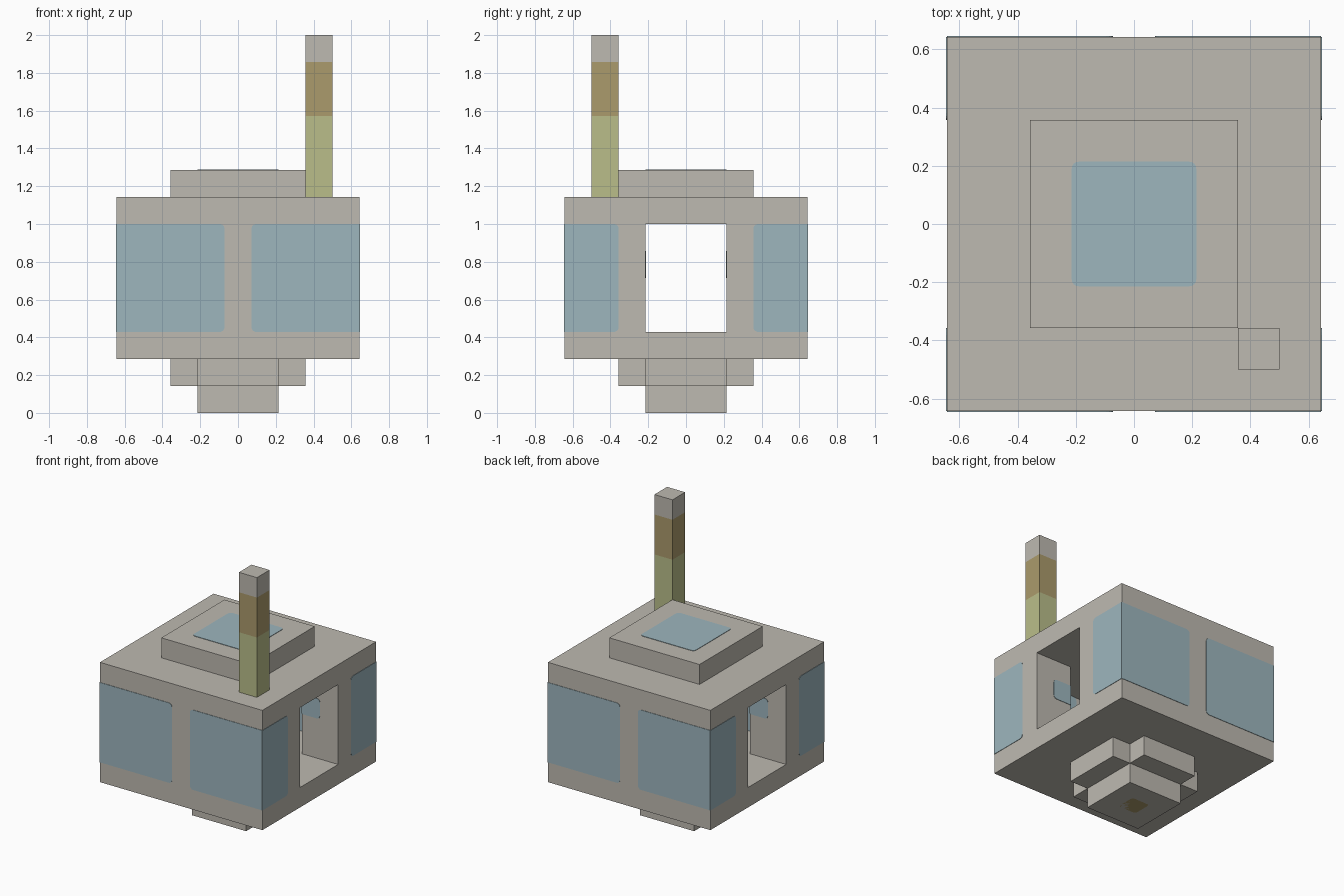
import bpy, bmesh, math
from mathutils import Vector

old = bpy.data.objects.get("Cube")
if old:
    bpy.data.objects.remove(old, do_unlink=True)

U = 1 / 7                      # block size
X, Y, Z = Vector((1, 0, 0)), Vector((0, 1, 0)), Vector((0, 0, 1))
THICK = 0.003


def material(name, rgb):
    linear = [(c / 255 / 12.92) if c < 11 else ((c / 255 + 0.055) / 1.055) ** 2.4 for c in rgb]
    m = bpy.data.materials.new(name)
    m.use_nodes = True
    m.diffuse_color = (*linear, 1)
    m.node_tree.nodes["Principled BSDF"].inputs["Base Color"].default_value = (*linear, 1)
    return m


stone = material("warm grey", (190, 186, 177))
glass = material("pale blue", (157, 182, 190))
ochre = material("ochre brown", (171, 155, 108))
moss = material("moss yellow", (186, 190, 138))


def finish(name, bm, mats):
    bmesh.ops.recalc_face_normals(bm, faces=bm.faces)
    mesh = bpy.data.meshes.new(name)
    bm.to_mesh(mesh)
    bm.free()
    for m in mats:
        mesh.materials.append(m)
    ob = bpy.data.objects.new(name, mesh)
    bpy.context.scene.collection.objects.link(ob)
    return ob


def prism(name, outline, levels, mats):
    """Extrude a plan outline through heights; one material per section."""
    bm = bmesh.new()
    rings = [[bm.verts.new((x * U, y * U, z * U)) for x, y in outline] for z in levels]
    n = len(outline)
    bm.faces.new(rings[0])
    bm.faces.new(rings[-1]).material_index = len(mats) - 1
    for s in range(len(levels) - 1):
        for i in range(n):
            j = (i + 1) % n
            f = bm.faces.new((rings[s][i], rings[s][j], rings[s + 1][j], rings[s + 1][i]))
            f.material_index = s
    return finish(name, bm, mats)


def square(r, cx=0, cy=0):
    return [(cx - r, cy - r), (cx + r, cy - r), (cx + r, cy + r), (cx - r, cy + r)]


def plus(long_x, narrow_y, short_x, wide_y):
    right = [(short_x, -wide_y), (short_x, -narrow_y), (long_x, -narrow_y),
             (long_x, narrow_y), (short_x, narrow_y), (short_x, wide_y)]
    return right + [(-x, -y) for x, y in right]


def panel(name, origin, u, v, normal, w, h, rounded, mat):
    """Thin plate on a surface, with chosen corners rounded."""
    r, pts = 0.17, []
    corners = [(0, 0, 1, 1), (w, 0, -1, 1), (w, h, -1, -1), (0, h, 1, -1)]
    for k, (a, b, sa, sb) in enumerate(corners):
        if k not in rounded:
            pts.append((a, b))
            continue
        for t in range(5):
            ang = math.pi * (1 + k / 2 + t / 8)
            pts.append((a + r * (sa + math.cos(ang)), b + r * (sb + math.sin(ang))))
    bm = bmesh.new()
    base = [(Vector(origin) + u * a + v * b) * U for a, b in pts]
    low = [bm.verts.new(p) for p in base]
    top = [bm.verts.new(p + normal * THICK) for p in base]
    bm.faces.new(low)
    bm.faces.new(top)
    for i in range(len(pts)):
        j = (i + 1) % len(pts)
        bm.faces.new((low[i], low[j], top[j], top[i]))
    return finish(name, bm, [mat])


# Cabin: block with a chamber and a passage cut through from side to side
cabin = prism("cabin", square(4.5), (2, 8), [stone])
cutter = prism("chamber_cutter", plus(5, 1.5, 2.5, 3.5), (3, 7), [stone])
cutter.hide_render = True
cut = cabin.modifiers.new("chamber", "BOOLEAN")
cut.operation, cut.solver, cut.object = "DIFFERENCE", "EXACT", cutter
bpy.context.view_layer.objects.active = cabin
bpy.ops.object.modifier_apply(modifier=cut.name)
bpy.data.objects.remove(cutter, do_unlink=True)

# Roof hatch, stepped foot and mast
prism("roof_hatch", square(2.5), (8, 9), [stone])
prism("foot_cross", plus(2.5, 1.5, 1.5, 2.5), (1, 2), [stone])
prism("foot_hub", square(1.5), (0, 1), [stone])
prism("mast", square(0.5, 3, -3), (8, 11, 13, 14), [moss, ochre, stone])

# Skylight on the hatch and spot under the foot
panel("skylight", (-1.5, -1.5, 9), X, Y, Z, 3, 3, (0, 1, 2, 3), glass)
panel("foot_spot", (-0.5, -0.5, THICK / U), X, Y, -Z, 1, 1, (0, 1, 2, 3), ochre)

# Corner windows outside and inside, and small lights at the passage corners
for sx, side in ((1, "left"), (-1, "right")):
    for sy, end in ((-1, "front"), (1, "back")):
        tag = end + "_" + side
        ux, uy = X * sx, Y * sy
        panel(tag + "_window", (0.5 * sx, 4.5 * sy, 3), ux, Z, uy, 4, 4, (0, 3), glass)
        panel(tag + "_side_window", (4.5 * sx, 2.5 * sy, 3), uy, Z, ux, 2, 4, (0, 3), glass)
        panel(tag + "_inner_window", (0.5 * sx, 3.5 * sy, 3), ux, Z, -uy, 2, 4, (0, 3), glass)
        panel(tag + "_passage_light", (2.5 * sx, 1.5 * sy, 5), ux, Z, -uy, 1, 1, (1, 2), glass)
        panel(tag + "_chamber_light", (2.5 * sx, 1.5 * sy, 5), uy, Z, -ux, 1, 1, (1, 2), glass)
